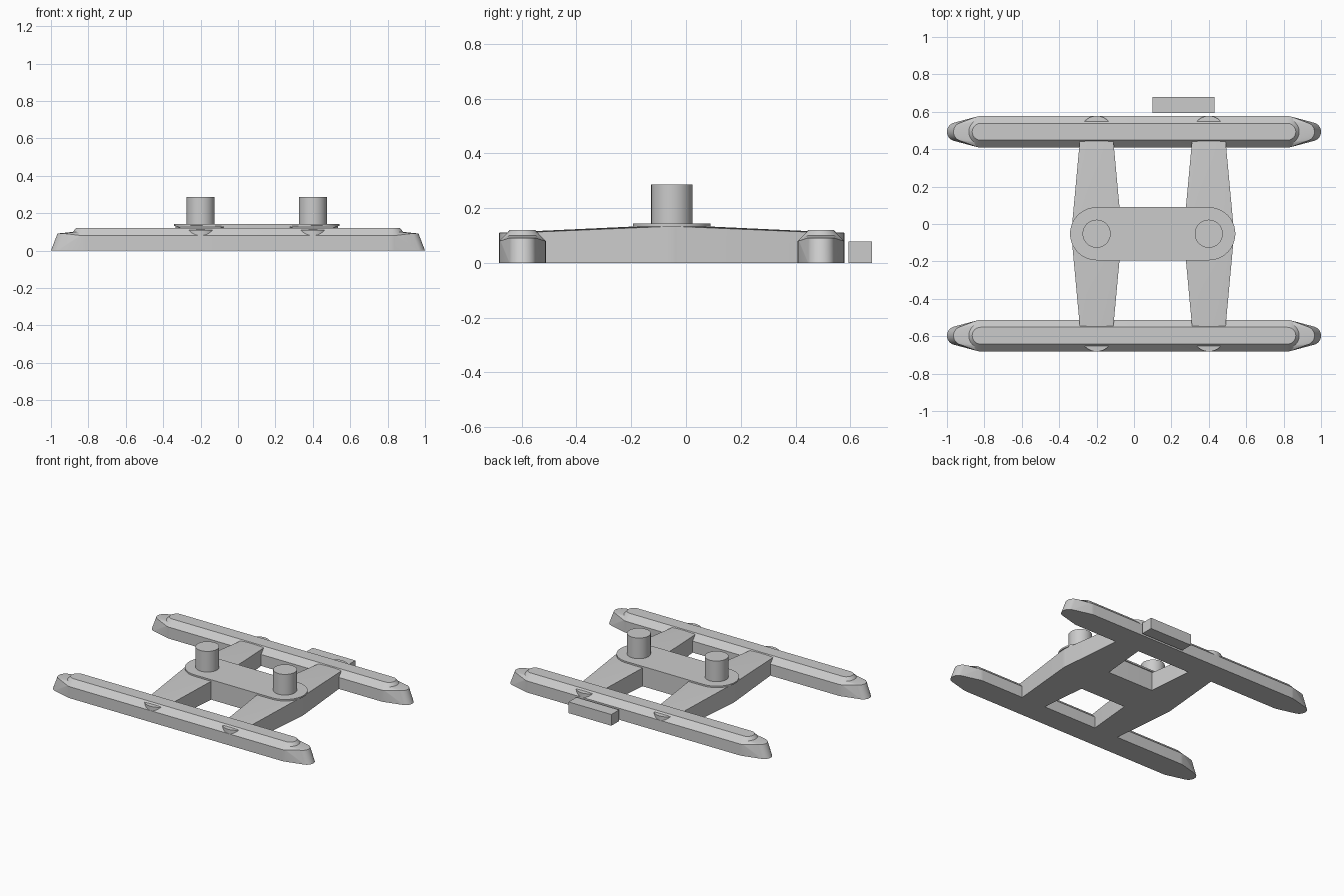
import bpy, bmesh, math

if "Cube" in bpy.data.objects:
    bpy.data.objects.remove(bpy.data.objects["Cube"])

GREY = bpy.data.materials.new("plain grey")
GREY.diffuse_color = (0.6, 0.6, 0.6, 1)
GREY.use_nodes = True
GREY.node_tree.nodes["Principled BSDF"].inputs["Base Color"].default_value = GREY.diffuse_color

RAIL_Y = (-0.597, 0.493)
HUB_Y = -0.052
ARM_X = (-0.2, 0.4)


def ring(x, y, r, z, n=48):
    return [(x + r * math.cos(2 * math.pi * i / n),
             y + r * math.sin(2 * math.pi * i / n), z) for i in range(n)]


def hull(name, points):
    """Convex solid wrapped around a set of rings."""
    bm = bmesh.new()
    for p in points:
        bm.verts.new(p)
    res = bmesh.ops.convex_hull(bm, input=bm.verts)
    loose = [v for v in bm.verts if not v.link_faces]
    bmesh.ops.delete(bm, geom=loose, context='VERTS')
    bmesh.ops.dissolve_limit(bm, angle_limit=0.002, verts=bm.verts, edges=bm.edges)
    bmesh.ops.recalc_face_normals(bm, faces=bm.faces)
    me = bpy.data.meshes.new(name)
    bm.to_mesh(me)
    bm.free()
    me.materials.append(GREY)
    ob = bpy.data.objects.new(name, me)
    bpy.context.collection.objects.link(ob)
    bpy.context.view_layer.objects.active = ob
    ob.select_set(True)
    bpy.ops.object.shade_smooth_by_angle(angle=math.radians(25))
    ob.select_set(False)
    return ob


def pair(x, y, r, z):
    return ring(-x, y, r, z) + ring(x, y, r, z)


for side, y in zip(("front", "back"), RAIL_Y):
    # long rail with chamfered top
    hull(side + "_rail", pair(0.815, y, 0.085, 0) + pair(0.815, y, 0.085, 0.08)
         + pair(0.82, y, 0.045, 0.121))
    # tapered, sloping tips at both ends
    for s, end in ((-1, "left"), (1, "right")):
        hull(f"{side}_{end}_tip",
             ring(s * 0.95, y, 0.05, 0) + ring(s * 0.815, y, 0.085, 0)
             + ring(s * 0.815, y, 0.085, 0.08) + ring(s * 0.82, y, 0.06, 0.1)
             + ring(s * 0.915, y, 0.05, 0.091))

for x, end in zip(ARM_X, ("left", "right")):
    # tapered arms from the hub to each rail
    for y, side in zip(RAIL_Y, ("front", "back")):
        hull(f"{side}_{end}_arm",
             ring(x, HUB_Y, 0.135, 0) + ring(x, HUB_Y, 0.135, 0.133)
             + ring(x, y, 0.085, 0) + ring(x, y, 0.085, 0.11))
    # upright pin
    hull(end + "_pin", ring(x, HUB_Y, 0.075, 0.13) + ring(x, HUB_Y, 0.075, 0.287))


def bridge(name, r, z0, z1):
    hull(name, [p for x in ARM_X for z in (z0, z1) for p in ring(x, HUB_Y, r, z)])


# crossbar between the arms and its thin cover plate
bridge("crossbar", 0.135, 0, 0.133)
bridge("cover_plate", 0.142, 0.132, 0.143)

# small separate block behind the back rail
hull("side_block", [(x, y, z) for x in (0.1, 0.43)
                    for y in (0.594, 0.68) for z in (0, 0.078)])
